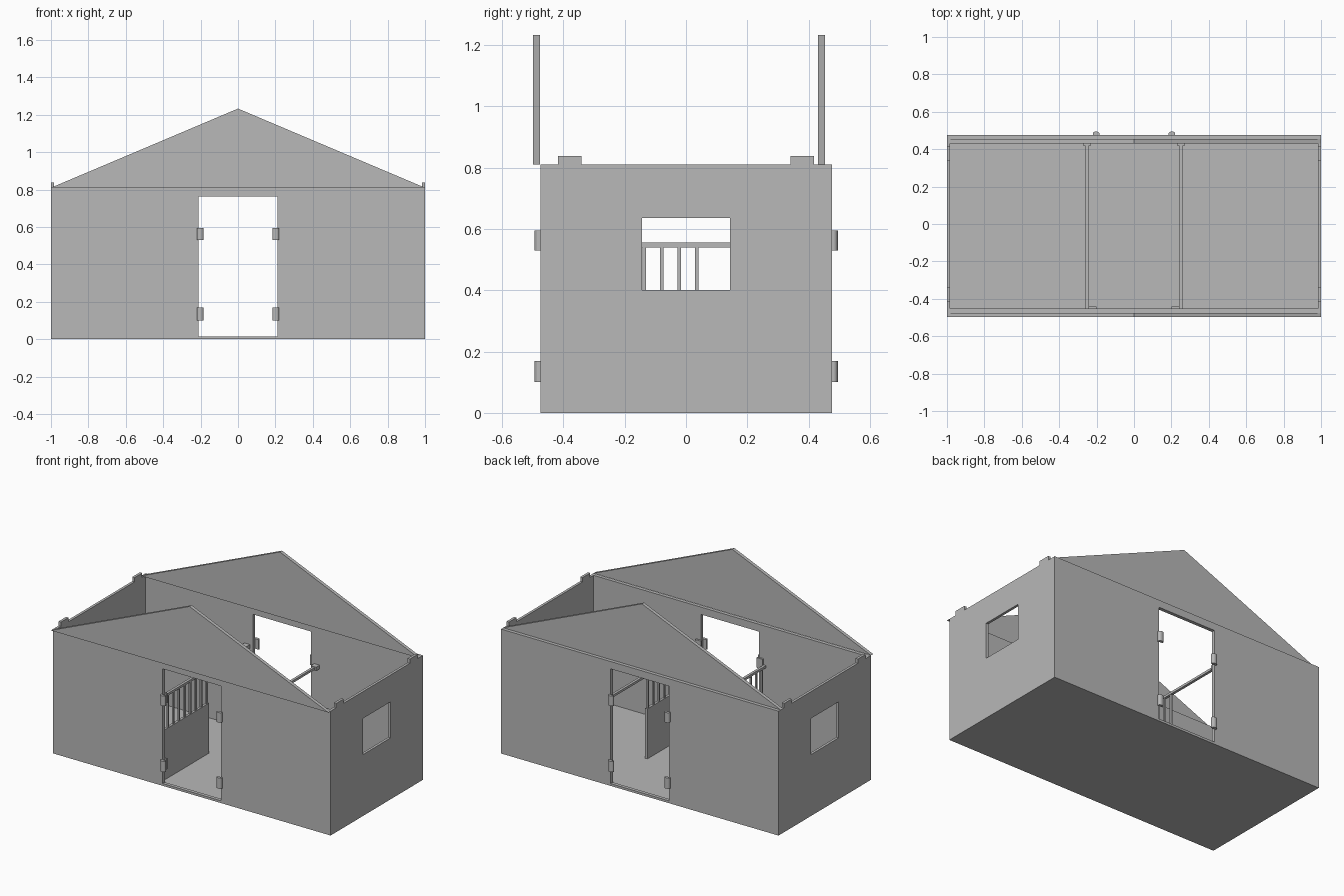
import bpy, bmesh, math
from mathutils import Vector

if "Cube" in bpy.data.objects:
    bpy.data.objects.remove(bpy.data.objects["Cube"])

grey = bpy.data.materials.new("plain grey")
grey.diffuse_color = (0.48, 0.48, 0.48, 1)
grey.use_nodes = True
grey.node_tree.nodes["Principled BSDF"].inputs["Base Color"].default_value = grey.diffuse_color

H = 0.81           # wall height
BASE = 0.004       # floor thickness
T = 0.0225         # long wall thickness
FRONT, BACK = -0.475, 0.476


def finish(name, bm):
    bmesh.ops.recalc_face_normals(bm, faces=bm.faces[:])
    me = bpy.data.meshes.new(name)
    bm.to_mesh(me)
    bm.free()
    me.materials.append(grey)
    ob = bpy.data.objects.new(name, me)
    bpy.context.collection.objects.link(ob)
    return ob


def extrude(bm, depth):
    geo = bmesh.ops.extrude_face_region(bm, geom=bm.faces[:])["geom"]
    verts = [g for g in geo if isinstance(g, bmesh.types.BMVert)]
    bmesh.ops.translate(bm, verts=verts, vec=Vector(depth))


def prism(name, points, depth):
    bm = bmesh.new()
    bm.faces.new([bm.verts.new(p) for p in points])
    extrude(bm, depth)
    return finish(name, bm)


def box(name, x0, x1, y0, y1, z0, z1):
    return prism(name, [(x0, y0, z0), (x1, y0, z0), (x1, y1, z0), (x0, y1, z0)],
                 (0, 0, z1 - z0))


def wall(name, place, depth, outer, inner):
    """Wall panel with one rectangular opening; rects are (u0, u1, z0, z1)."""
    bm = bmesh.new()

    def ring(r):
        a, b, c, d = r
        return [bm.verts.new(place(u, z)) for u, z in ((a, c), (b, c), (b, d), (a, d))]
    o, i = ring(outer), ring(inner)
    for k in range(4):
        n = (k + 1) % 4
        bm.faces.new((o[k], o[n], i[n], i[k]))
    extrude(bm, depth)
    return finish(name, bm)


# Floor
box("floor", -1, 1, FRONT, BACK, 0, BASE)

# Long walls with doorways, and the gables above them
door = (-0.21, 0.21, 0.015, 0.762)
for side, y, gable_y in (("front", FRONT, -0.4985), ("back", BACK - T, 0.431)):
    wall(side + "_wall", lambda u, z, y=y: (u, y, z), (0, T, 0), (-1, 1, BASE, H), door)
    prism(side + "_gable", [(-1, gable_y, H), (1, gable_y, H), (0, gable_y, 1.233)], (0, T, 0))

# Hinge: flat knuckle rounded on its outer side
def hinge(name, x, y, out, z0, z1):
    pts = [(x - 0.018, y, z0)]
    for k in range(9):
        a = math.pi * (1 - k / 8)
        pts.append((x + 0.018 * math.cos(a), y + out * (0.006 + 0.013 * math.sin(a)), z0))
    pts.append((x + 0.018, y, z0))
    return prism(name, pts, (0, 0, z1 - z0))


for s, label in ((-1, "left"), (1, "right")):
    # End walls with windows, and the roof locating tabs on top
    x = s * 1.0
    wall(label + "_wall", lambda u, z, x=x: (x, u, z), (-s * 0.017, 0, 0),
         (FRONT + T, BACK - T, BASE, H), (-0.143, 0.143, 0.4, 0.635))
    for t, end in ((-1, "front"), (1, "back")):
        y0, y1 = sorted((t * 0.34, t * 0.418))
        box(f"{label}_{end}_roof_tab", min(x, x - s * 0.017), max(x, x - s * 0.017),
            y0, y1, H, 0.838)

    # Stall partition: panel, upright bars and top rail
    a, b = sorted((s * 0.243, s * 0.26))
    box(label + "_stall_panel", a, b, FRONT + T, 0.05, BASE, 0.33)
    box(label + "_stall_rail", a, b, FRONT + T, BACK - T, 0.54, 0.555)
    for k in range(9):
        y = 0.035 - 0.057 * k
        m = s * 0.2515
        box(f"{label}_stall_bar_{k + 1}", m - 0.006, m + 0.006, y - 0.006, y + 0.006, 0.33, 0.54)
    c, d = sorted((s * 0.232, s * 0.27))
    box(label + "_rail_bracket", c, d, 0.418, BACK - T, 0.535, 0.56)

    # Door hinges outside, small clips inside the front wall
    for z0, z1, lev in ((0.10, 0.17, "lower"), (0.53, 0.595, "upper")):
        hinge(f"front_{label}_{lev}_hinge", s * 0.2025, FRONT, -1, z0, z1)
        hinge(f"back_{label}_{lev}_hinge", s * 0.2025, BACK, 1, z0, z1)
        e, f = sorted((s * 0.2, s * 0.243))
        box(f"{label}_{lev}_hinge_clip", e, f, FRONT + T, FRONT + T + 0.012, z0, z1)
